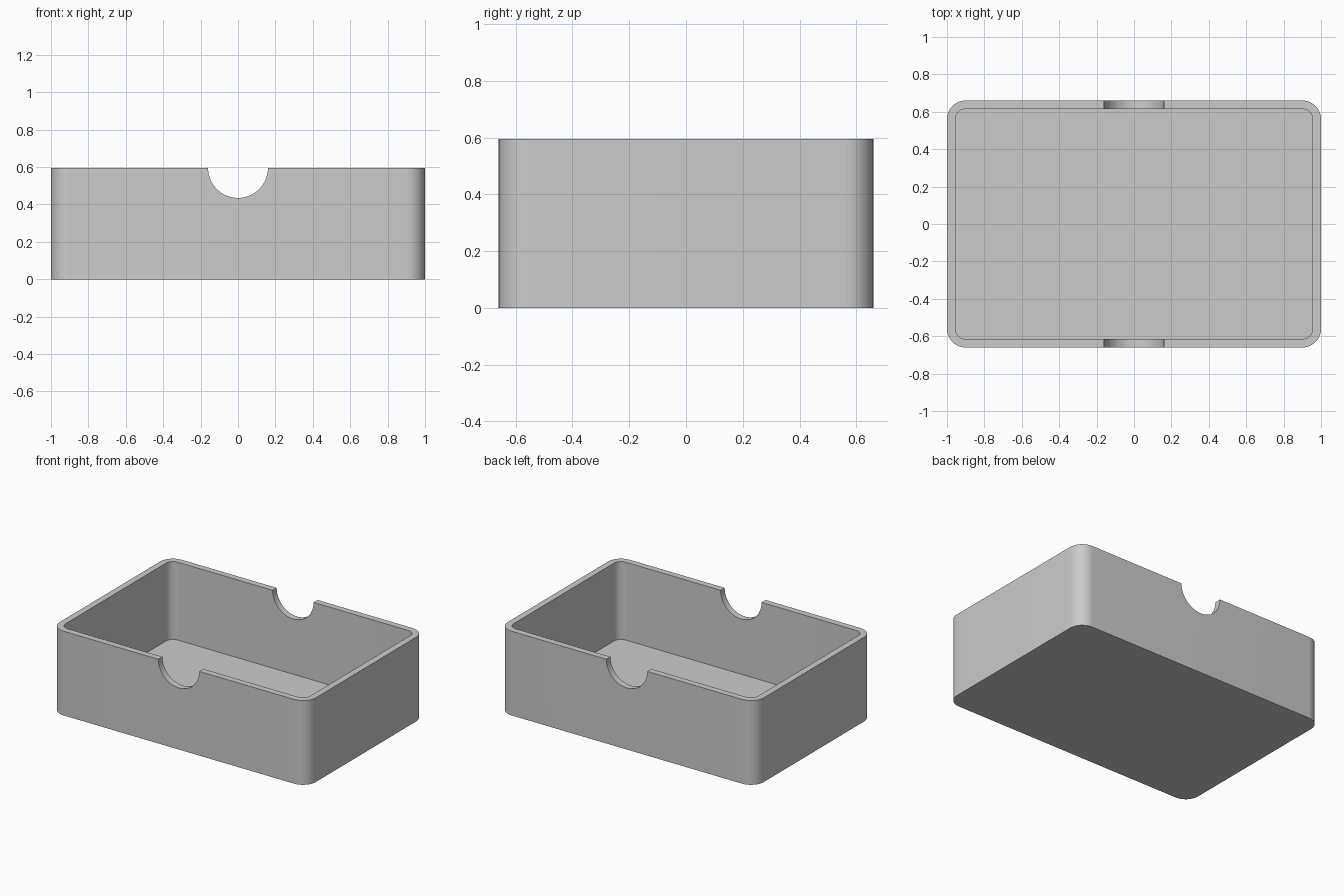
import bpy, bmesh
from math import sin, cos, pi, radians

HALF_X, HALF_Y, HEIGHT = 1.0, 0.66, 0.595
WALL, FLOOR = 0.045, 0.045
CORNER, NOTCH = 0.1, 0.16
STEPS = 12

cube = bpy.data.objects.get("Cube")
if cube:
    bpy.data.objects.remove(cube, do_unlink=True)

grey = bpy.data.materials.new("grey")
grey.use_nodes = True
colour = (0.6, 0.6, 0.6, 1)
grey.diffuse_color = colour
grey.node_tree.nodes["Principled BSDF"].inputs["Base Color"].default_value = colour


def ring(bm, inset, z):
    """Rounded rectangle of vertices, inset from the outer wall."""
    r = CORNER - inset
    verts = []
    for i, (sx, sy) in enumerate([(1, 1), (-1, 1), (-1, -1), (1, -1)]):
        for k in range(STEPS + 1):
            a = (i + k / STEPS) * pi / 2
            verts.append(bm.verts.new((sx * (HALF_X - CORNER) + r * cos(a),
                                       sy * (HALF_Y - CORNER) + r * sin(a), z)))
    return verts


# Open tray: outer wall, rim, inner wall and floor
bm = bmesh.new()
rings = [ring(bm, 0, 0), ring(bm, 0, HEIGHT),
         ring(bm, WALL, HEIGHT), ring(bm, WALL, FLOOR)]
for a, b in zip(rings, rings[1:]):
    for i in range(len(a)):
        j = (i + 1) % len(a)
        bm.faces.new((a[i], a[j], b[j], b[i]))
bm.faces.new(rings[0][::-1])
bm.faces.new(rings[-1])
bmesh.ops.recalc_face_normals(bm, faces=bm.faces)
mesh = bpy.data.meshes.new("tray")
bm.to_mesh(mesh)
bm.free()
mesh.materials.append(grey)
tray = bpy.data.objects.new("tray", mesh)
bpy.context.collection.objects.link(tray)

# Finger notches through the front and back walls
bpy.ops.mesh.primitive_cylinder_add(vertices=64, radius=NOTCH, depth=2,
                                    location=(0, 0, HEIGHT), rotation=(pi / 2, 0, 0))
cutter = bpy.context.object
cutter.name = "notch_cutter"
cutter.hide_render = True
cutter.data.materials.append(grey)
cut = tray.modifiers.new("notches", 'BOOLEAN')
cut.operation = 'DIFFERENCE'
cut.solver = 'EXACT'
cut.object = cutter

bpy.ops.object.select_all(action='DESELECT')
tray.select_set(True)
bpy.context.view_layer.objects.active = tray
bpy.ops.object.modifier_apply(modifier=cut.name)
bpy.data.objects.remove(cutter, do_unlink=True)
bpy.ops.object.shade_smooth_by_angle(angle=radians(30))
